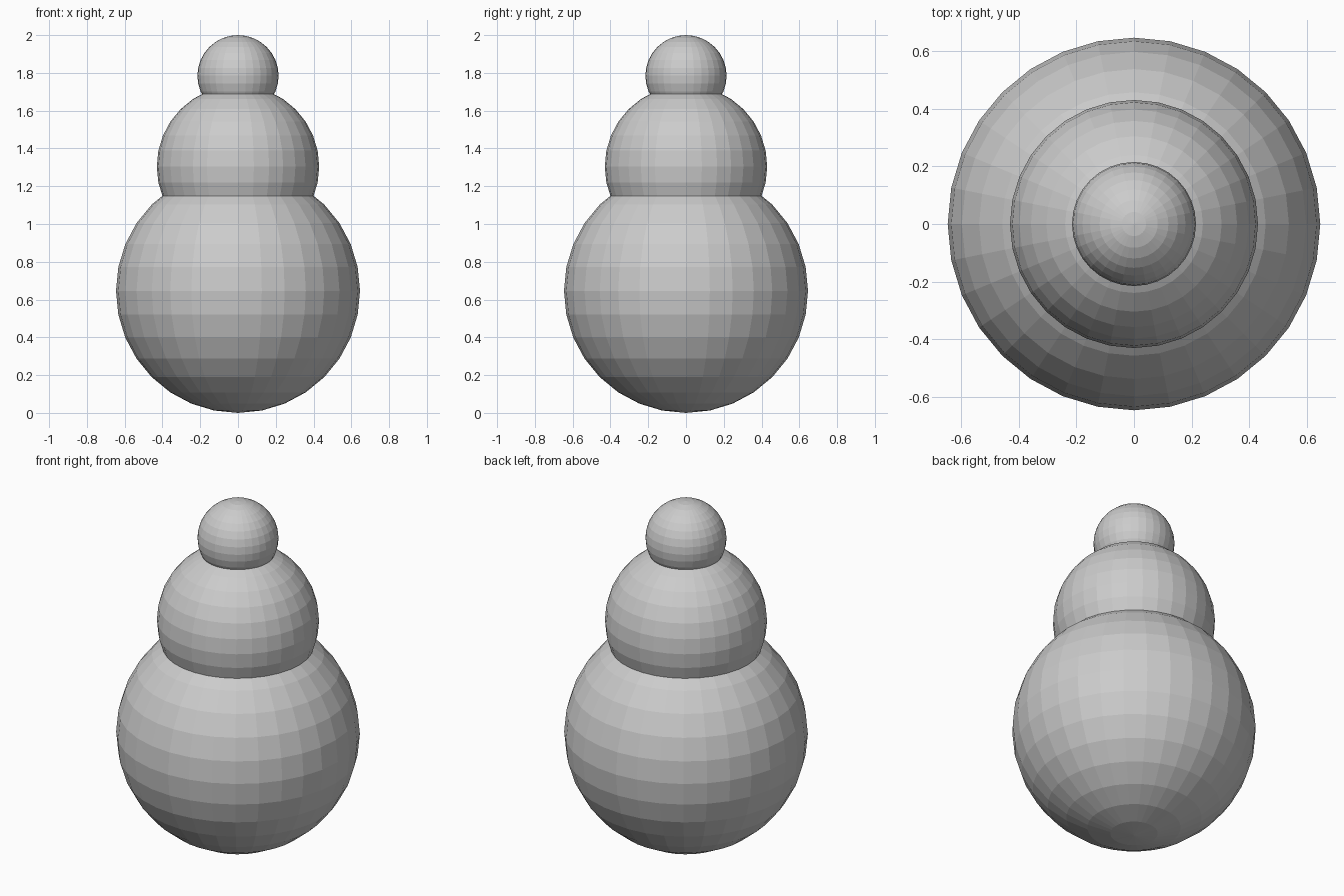
import bpy

if "Cube" in bpy.data.objects:
    bpy.data.objects.remove(bpy.data.objects["Cube"])

# One plain grey for the whole figure
grey = bpy.data.materials.new("plain_grey")
grey.diffuse_color = (0.6, 0.6, 0.6, 1.0)
grey.use_nodes = True
grey.node_tree.nodes["Principled BSDF"].inputs["Base Color"].default_value = grey.diffuse_color


def ball(name, radius, z):
    bpy.ops.mesh.primitive_uv_sphere_add(segments=32, ring_count=16,
                                         radius=radius, location=(0, 0, z))
    obj = bpy.context.object
    obj.name = name
    obj.data.materials.append(grey)
    bpy.ops.object.shade_flat()
    return obj


# Three stacked, overlapping faceted balls
ball("lower_ball", 0.646, 0.646)
ball("middle_ball", 0.43, 1.304)
ball("top_ball", 0.215, 1.785)
